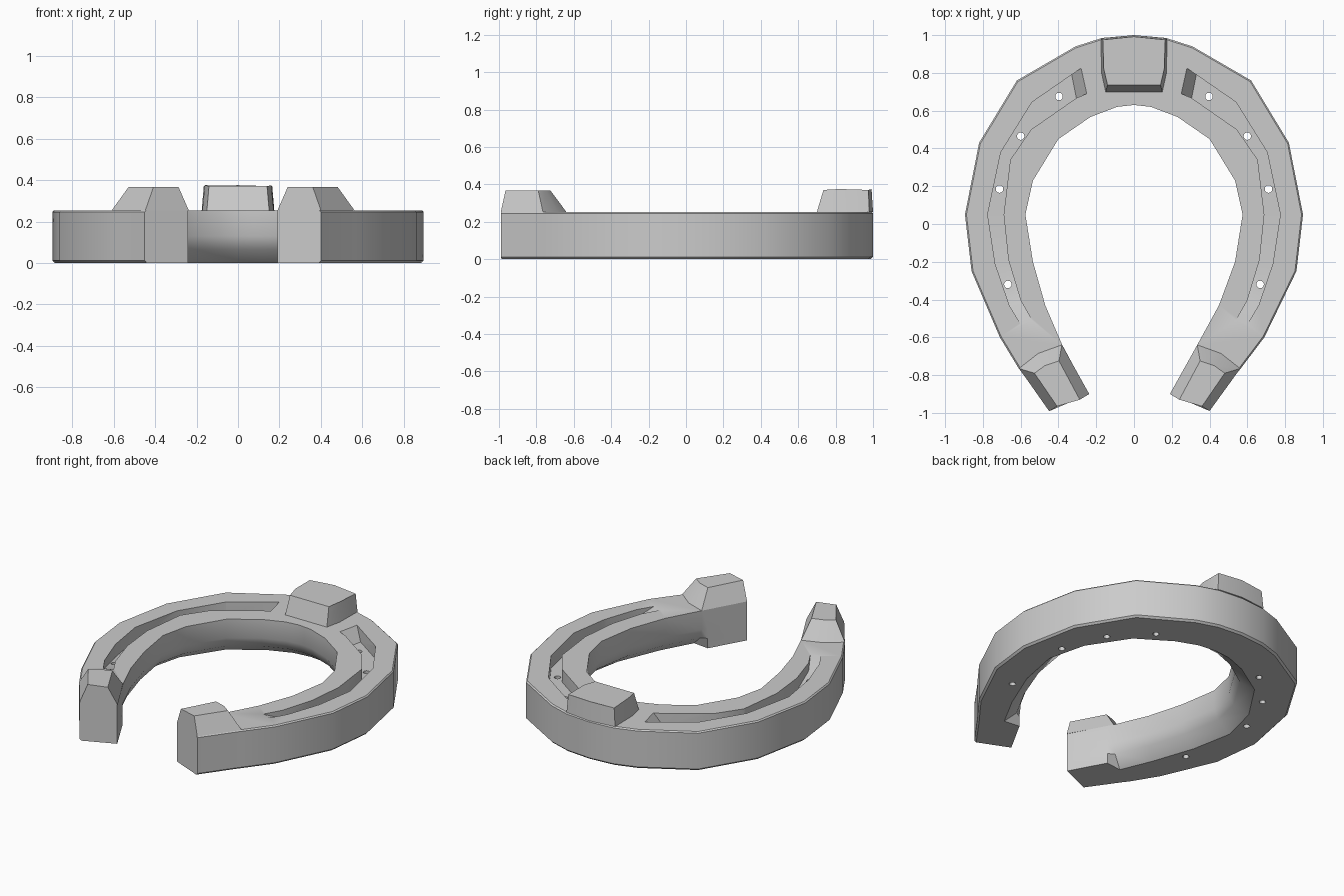
import bpy, bmesh, math
from mathutils import Vector

if "Cube" in bpy.data.objects:
    bpy.data.objects.remove(bpy.data.objects["Cube"])

TOP = 0.253


def loft(name, rings):
    """Skin a list of closed rings and cap both ends."""
    bm = bmesh.new()
    vs = [[bm.verts.new(p) for p in r] for r in rings]
    n = len(rings[0])
    for a, b in zip(vs, vs[1:]):
        for i in range(n):
            j = (i + 1) % n
            bm.faces.new((a[i], a[j], b[j], b[i]))
    bm.faces.new(vs[0])
    bm.faces.new(vs[-1])
    bmesh.ops.recalc_face_normals(bm, faces=bm.faces)
    me = bpy.data.meshes.new(name)
    bm.to_mesh(me)
    bm.free()
    ob = bpy.data.objects.new(name, me)
    bpy.context.collection.objects.link(ob)
    return ob


def section(out, inn, seat):
    """Body cross-section; seat is the width of the relief under the inner edge."""
    o, i = Vector(out), Vector(inn)
    d = (o - i).normalized()
    pts = [(o, 0.012), (o, TOP - 0.008), (o - d * 0.008, TOP), (i, TOP), (i, 0.13),
           (i + d * seat * 0.25, 0.065), (i + d * seat, 0.0), (o - d * 0.012, 0.0)]
    return [(p.x, p.y, z) for p, z in pts]


# outer x,y / inner x,y / seat width / sideways shift of the left branch
half = [
    (0.17, 0.985, 0.09, 0.62, 0.12, 0),
    (0.31, 0.94, 0.23, 0.567, 0.12, 0),
    (0.62, 0.76, 0.40, 0.45, 0.12, 0),
    (0.82, 0.43, 0.535, 0.23, 0.12, 0),
    (0.895, 0.05, 0.575, 0.05, 0.12, 0),
    (0.86, -0.25, 0.535, -0.20, 0.11, 0),
    (0.69, -0.60, 0.45, -0.43, 0.10, 0.02),
    (0.565, -0.765, 0.335, -0.64, 0.10, 0.045),
    (0.545, -0.79, 0.316, -0.675, 0.0, 0.045),
    (0.40, -0.99, 0.19, -0.90, 0.0, 0.05),
]
right = [section((a, b), (c, d), s) for a, b, c, d, s, _ in half]
left = [section((-a - k, b), (-c - k, d), s) for a, b, c, d, s, k in half]
toe = section((0, 1.0), (0, 0.63), 0.12)
body = loft("shoe_body", left[::-1] + [toe] + right)

# nail grooves: outer x,y / inner x,y / floor height
groove = [
    (0.28, 0.825, 0.25, 0.69, TOP),
    (0.33, 0.79, 0.305, 0.667, 0.17),
    (0.54, 0.645, 0.545, 0.50, 0.17),
    (0.705, 0.38, 0.655, 0.34, 0.17),
    (0.775, 0.05, 0.69, 0.05, 0.17),
    (0.735, -0.21, 0.665, -0.19, 0.17),
    (0.66, -0.43, 0.60, -0.405, 0.20),
    (0.60, -0.53, 0.54, -0.51, TOP),
]
holes = [(0.397, 0.675), (0.60, 0.465), (0.712, 0.185), (0.668, -0.32)]
cutters = []
for side in (-1, 1):
    cutters.append(loft("groove_cutter", [
        [(side * a, b, 0.3), (side * c, d, 0.3), (side * c, d, z), (side * a, b, z)]
        for a, b, c, d, z in groove]))
    # nail holes through the groove floor
    for x, y in holes:
        ring = [(side * x + 0.02 * math.cos(t * math.pi / 6), y + 0.02 * math.sin(t * math.pi / 6))
                for t in range(12)]
        cutters.append(loft("nail_hole_cutter", [[(p, q, z) for p, q in ring] for z in (-0.1, 0.35)]))

for c in cutters:
    m = body.modifiers.new("cut", 'BOOLEAN')
    m.operation = 'DIFFERENCE'
    m.solver = 'EXACT'
    m.object = c
bpy.context.view_layer.update()
dg = bpy.context.evaluated_depsgraph_get()
mesh = bpy.data.meshes.new_from_object(body.evaluated_get(dg))
body.modifiers.clear()
body.data = mesh
for c in cutters:
    bpy.data.objects.remove(c)

# toe calk
loft("toe_calk", [
    [(-0.15, 0.70, TOP), (0.15, 0.70, TOP), (0.172, 0.80, TOP), (0.175, 0.98, TOP),
     (0, 1.0, TOP), (-0.175, 0.98, TOP), (-0.172, 0.80, TOP)],
    [(-0.14, 0.735, 0.37), (0.14, 0.735, 0.37), (0.16, 0.82, 0.375), (0.165, 0.975, 0.37),
     (0, 0.992, 0.375), (-0.165, 0.975, 0.37), (-0.16, 0.82, 0.375)]])

# heel calks
base = [(0.562, -0.765), (0.46, -0.685), (0.335, -0.64), (0.19, -0.90), (0.40, -0.99)]
crown = [(0.48, -0.79), (0.425, -0.75), (0.35, -0.725), (0.24, -0.93), (0.36, -0.965)]
for name, side, k in (("right_heel_calk", 1, 0), ("left_heel_calk", -1, 0.047)):
    loft(name, [[(side * (x + k), y, z) for x, y in pts]
                for pts, z in ((base, TOP), (crown, 0.367))])

# smooth the gently curved walls, keep the edges crisp
for ob in bpy.context.collection.objects:
    ob.select_set(True)
bpy.context.view_layer.objects.active = body
bpy.ops.object.shade_smooth_by_angle(angle=math.radians(30))
